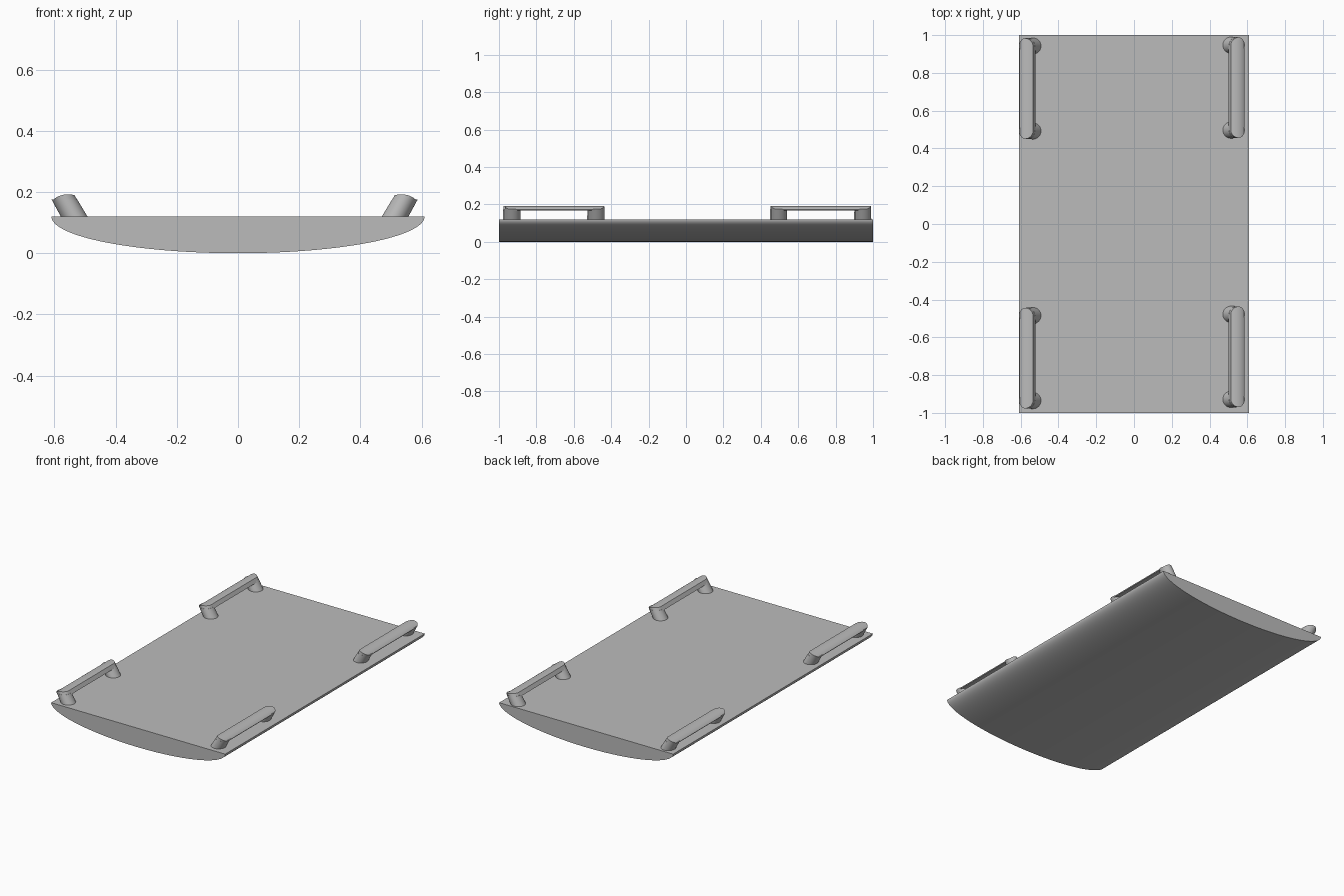
import bpy, bmesh, math

cube = bpy.data.objects.get("Cube")
if cube:
    bpy.data.objects.remove(cube, do_unlink=True)

grey = bpy.data.materials.new("plain grey")
grey.use_nodes = True
colour = (0.5, 0.5, 0.5, 1)
grey.diffuse_color = colour
grey.node_tree.nodes["Principled BSDF"].inputs["Base Color"].default_value = colour

DECK = 0.12      # height of the flat top
SLANT = 0.57     # outward lean of the handles per unit of height
HALF = 0.225     # half the distance between the two legs of a handle


def finish(name, bm):
    bmesh.ops.recalc_face_normals(bm, faces=bm.faces)
    mesh = bpy.data.meshes.new(name)
    bm.to_mesh(mesh)
    bm.free()
    mesh.materials.append(grey)
    obj = bpy.data.objects.new(name, mesh)
    bpy.context.collection.objects.link(obj)
    bpy.ops.object.select_all(action="DESELECT")
    obj.select_set(True)
    bpy.context.view_layer.objects.active = obj
    bpy.ops.object.shade_smooth_by_angle(angle=math.radians(30))


# Curved slab: half ellipse extruded from front to back
def curved_body():
    bm = bmesh.new()
    n = 64
    ring = []
    for i in range(n + 1):
        a = math.pi * i / n
        ring.append(bm.verts.new((-0.61 * math.cos(a), -1, DECK * (1 - math.sin(a)))))
    face = bm.faces.new(ring)
    new = bmesh.ops.extrude_face_region(bm, geom=[face], use_keep_orig=True)["geom"]
    bmesh.ops.translate(bm, vec=(0, 2, 0),
                        verts=[v for v in new if isinstance(v, bmesh.types.BMVert)])
    finish("curved_body", bm)


# Slanted round leg
def leg(name, x, y, side):
    bm = bmesh.new()
    bmesh.ops.create_cone(bm, cap_ends=True, segments=32, radius1=0.044,
                          radius2=0.042, depth=0.07)
    for v in bm.verts:
        v.co.z += 0.14
        v.co.x += x + side * SLANT * (v.co.z - 0.18)
        v.co.y += y
    finish(name, bm)


# Round-ended bar with an arched top, leaning with its legs
def bar(name, x, y, side):
    bm = bmesh.new()
    n, r, low = 20, 0.041, 0.167
    columns = []
    for i in range(n + 1):
        t = math.pi * i / n
        u = -math.cos(t)
        high = 0.19 + 0.009 * u - 0.009 * u * u
        reach = HALF + r * math.sin(t)
        column = []
        for z, end in ((high, -1), (high, 1), (low, 1), (low, -1)):
            px = x - side * r * u + side * SLANT * (z - 0.18)
            column.append(bm.verts.new((px, y + end * reach, z)))
        columns.append(column)
    for a, b in zip(columns, columns[1:]):
        for k in range(4):
            m = (k + 1) % 4
            bm.faces.new((a[k], a[m], b[m], b[k]))
    bm.faces.new(columns[0])
    bm.faces.new(columns[-1])
    finish(name, bm)


curved_body()
for label, x, y, side in (("back_right", -0.57, 0.717, -1),
                          ("back_left", 0.548, 0.722, 1),
                          ("front_right", -0.57, -0.71, -1),
                          ("front_left", 0.548, -0.703, 1)):
    bar(label + "_handle_bar", x, y, side)
    leg(label + "_handle_front_leg", x, y - HALF, side)
    leg(label + "_handle_back_leg", x, y + HALF, side)
